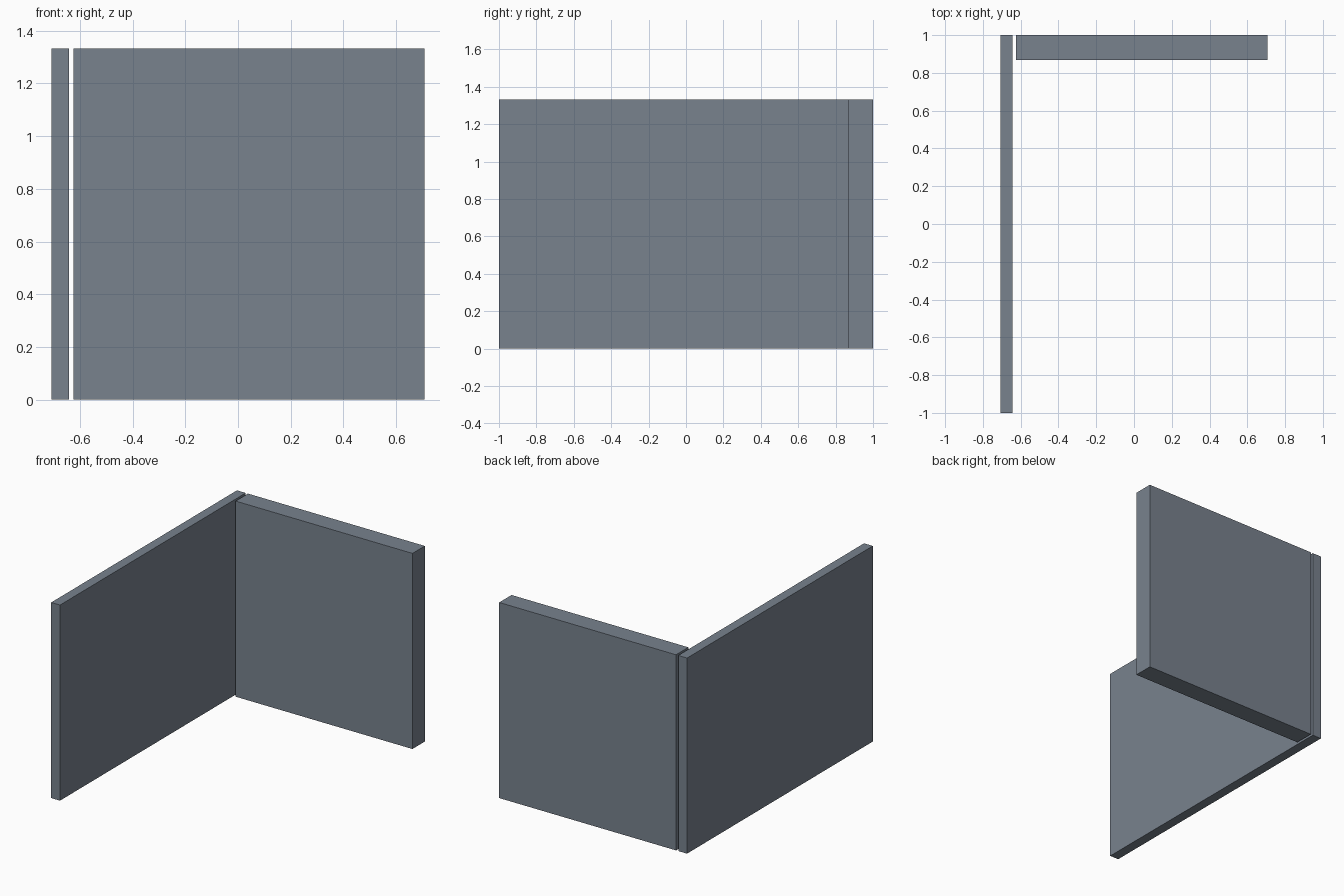
import bpy
import bmesh
from mathutils import Matrix, Vector

if "Cube" in bpy.data.objects:
    bpy.data.objects.remove(bpy.data.objects["Cube"])

# Single slate grey colour
slate = bpy.data.materials.new("slate_grey")
slate.diffuse_color = (0.188, 0.223, 0.270, 1.0)
slate.use_nodes = True
slate.node_tree.nodes["Principled BSDF"].inputs["Base Color"].default_value = slate.diffuse_color

HEIGHT = 1.333


def wall(name, x0, x1, y0, y1):
    """Upright flat panel standing on z = 0."""
    bm = bmesh.new()
    centre = Vector(((x0 + x1) / 2, (y0 + y1) / 2, HEIGHT / 2))
    size = Matrix.Diagonal((x1 - x0, y1 - y0, HEIGHT, 1))
    bmesh.ops.create_cube(bm, size=1, matrix=Matrix.Translation(centre) @ size)
    mesh = bpy.data.meshes.new(name)
    bm.to_mesh(mesh)
    bm.free()
    mesh.materials.append(slate)
    obj = bpy.data.objects.new(name, mesh)
    bpy.context.collection.objects.link(obj)
    return obj


# Long thin wall on the left, thicker wall at the back, small gap between them
wall("left_wall", -0.708, -0.642, -1.0, 1.0)
wall("back_wall", -0.625, 0.708, 0.867, 1.0)
